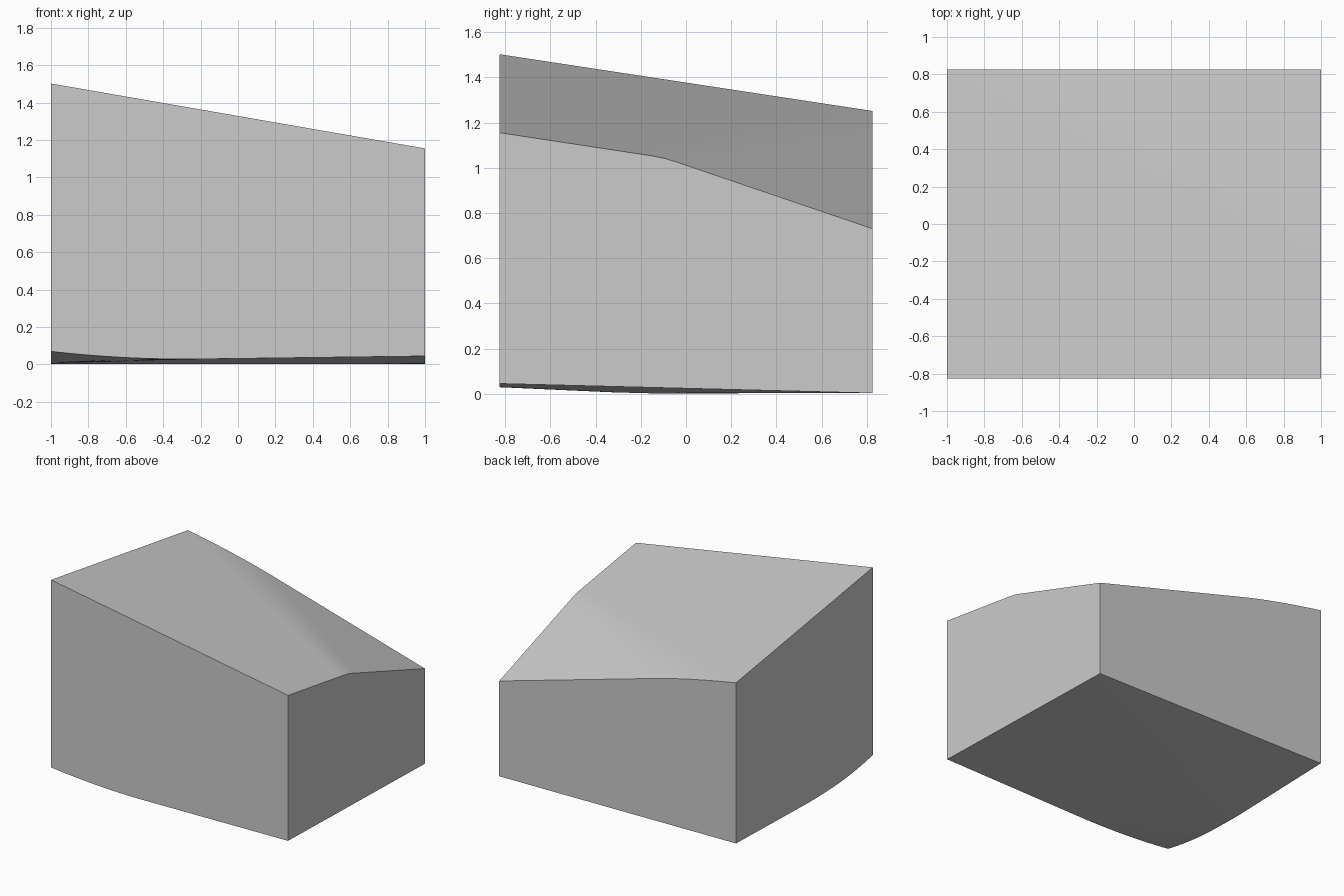
import bpy
import bmesh

cube = bpy.data.objects.get("Cube")
if cube:
    bpy.data.objects.remove(cube, do_unlink=True)

HALF_X, HALF_Y = 1.0, 0.825


def soft_ramp(d, w):
    """Zero below the fold, rising linearly past it, rounded over width w."""
    if d <= -w:
        return 0.0
    if d >= w:
        return d
    return (d + w) ** 2 / (4 * w)


def top_height(x, y):
    # Sloping roof plane, bent down past a diagonal fold
    plane = 1.502 - 0.1735 * (x + 1) - 0.152 * (y + HALF_Y)
    fold = (x - 1) * 0.925 + (y + 0.1) * 1.6
    return plane - 0.1176 * soft_ramp(fold, 0.07 + 0.17 * (1 - x))


def bottom_height(x, y):
    # Nearly flat base, lifted past a diagonal fold and at one front corner
    plane = 0.045 - 0.0255 * (y + HALF_Y) + 0.013 * (x - 1)
    fold = (y - HALF_Y) - (x - 1) * 0.4625
    corner = max(0.0, -((x + 0.2) * 0.525 + (y + HALF_Y) * 0.8))
    return max(0.0, plane + 0.052 * soft_ramp(fold, 0.06) + 0.29 * corner ** 2)


# Single neutral colour
grey = bpy.data.materials.new("grey")
grey.use_nodes = True
colour = (0.6, 0.6, 0.6, 1.0)
grey.diffuse_color = colour
grey.node_tree.nodes["Principled BSDF"].inputs["Base Color"].default_value = colour

# Block: a base grid extruded upward, then both sheets shaped
bm = bmesh.new()
bmesh.ops.create_grid(bm, x_segments=40, y_segments=34, size=1.0)
for v in bm.verts:
    v.co.y *= HALF_Y
base = list(bm.verts)
extruded = bmesh.ops.extrude_face_region(bm, geom=list(bm.faces), use_keep_orig=True)
top = [g for g in extruded["geom"] if isinstance(g, bmesh.types.BMVert)]
for v in base:
    v.co.z = bottom_height(v.co.x, v.co.y)
for v in top:
    v.co.z = top_height(v.co.x, v.co.y)
bmesh.ops.recalc_face_normals(bm, faces=bm.faces)

mesh = bpy.data.meshes.new("terrain_block")
bm.to_mesh(mesh)
bm.free()
mesh.materials.append(grey)
block = bpy.data.objects.new("terrain_block", mesh)
bpy.context.collection.objects.link(block)

# Smooth sheets with crisp block edges
bpy.ops.object.select_all(action="DESELECT")
block.select_set(True)
bpy.context.view_layer.objects.active = block
bpy.ops.object.shade_smooth_by_angle()
